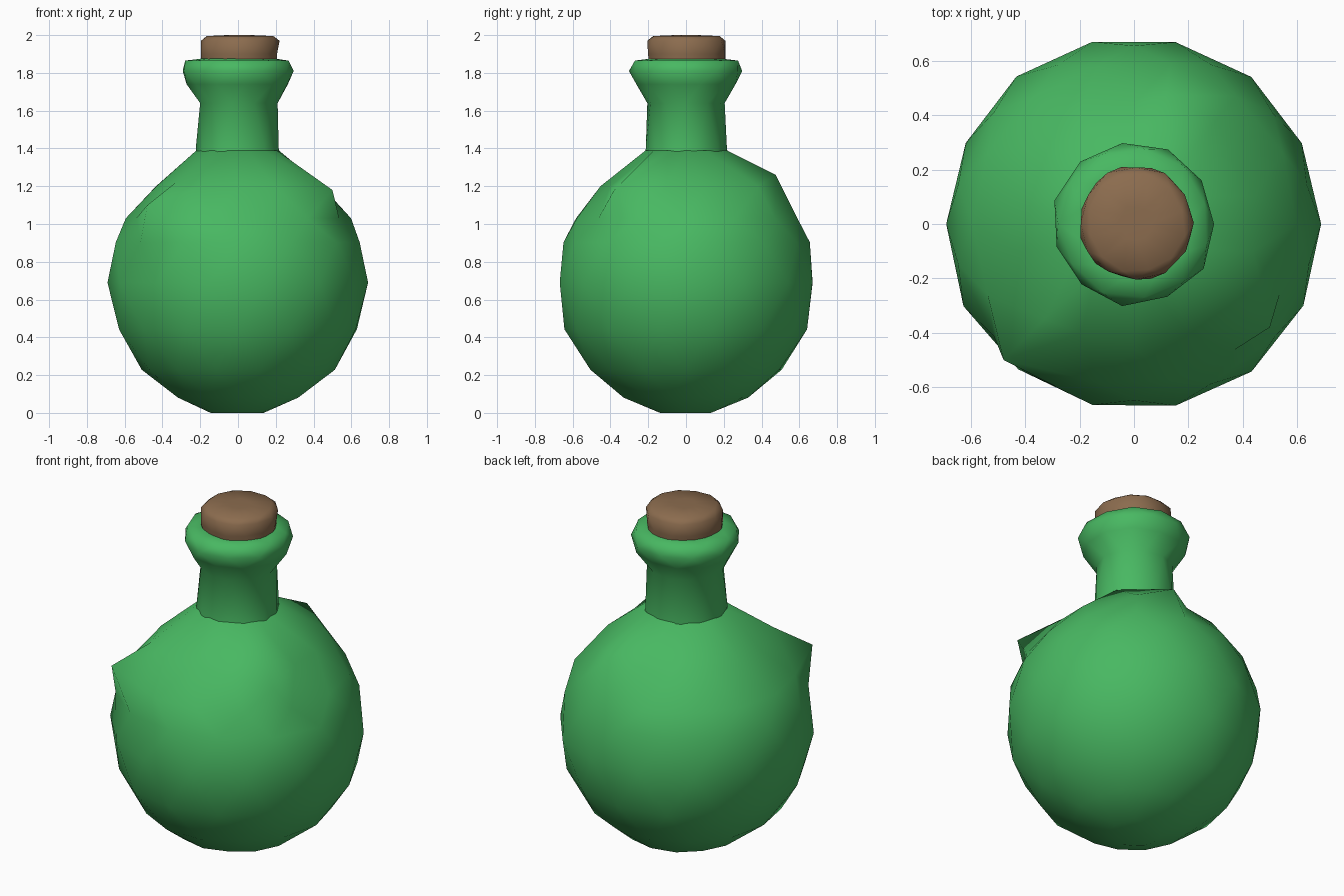
import bpy, bmesh, math, random
from mathutils import Vector

random.seed(4)
cube = bpy.data.objects.get("Cube")
if cube:
    bpy.data.objects.remove(cube)


def material(name, rgb):
    m = bpy.data.materials.new(name)
    m.use_nodes = True
    m.diffuse_color = (*rgb, 1)
    m.node_tree.nodes["Principled BSDF"].inputs["Base Color"].default_value = (*rgb, 1)
    return m


def lathe(name, profile, sides, mat, jitter=0.0, center=(0, 0), dents=()):
    """Spin (radius, height) points into a closed form, then pull vertices to the dent points."""
    bm = bmesh.new()
    rings = []
    for i, (r, z) in enumerate(profile):
        turn = 0.5 * (i % 2)
        ring = []
        for k in range(sides):
            a = 2 * math.pi * (k + turn) / sides
            rr = r + random.uniform(-jitter, jitter)
            ring.append(bm.verts.new((center[0] + rr * math.cos(a), center[1] + rr * math.sin(a), z)))
        rings.append(ring)
    # Alternate rings are turned half a step, giving triangular facets
    for i, (low, high) in enumerate(zip(rings, rings[1:])):
        for k in range(sides):
            n = (k + 1) % sides
            if i % 2 == 0:
                bm.faces.new((low[k], low[n], high[k]))
                bm.faces.new((low[n], high[n], high[k]))
            else:
                bm.faces.new((low[k], low[n], high[n]))
                bm.faces.new((low[k], high[n], high[k]))
    bm.faces.new(rings[0][::-1])
    bm.faces.new(rings[-1])
    for point in dents:
        p = Vector(point)
        min(bm.verts, key=lambda v: (v.co - p).length).co = p
    bmesh.ops.recalc_face_normals(bm, faces=bm.faces)
    mesh = bpy.data.meshes.new(name)
    bm.to_mesh(mesh)
    bm.free()
    mesh.materials.append(mat)
    obj = bpy.data.objects.new(name, mesh)
    bpy.context.collection.objects.link(obj)
    bpy.ops.object.select_all(action="DESELECT")
    obj.select_set(True)
    bpy.context.view_layer.objects.active = obj
    bpy.ops.object.shade_smooth_by_angle(angle=math.radians(65))
    return obj


green = material("green glass", (0.065, 0.48, 0.122))
brown = material("brown cork", (0.26, 0.15, 0.077))

# Round body with uneven hand-hewn shoulders
R = 0.69
body = [(0.14, 0.0)]
body += [(R * math.sin(t), R - R * math.cos(t))
         for t in (math.radians(d) for d in (28, 48, 69, 90, 108))]
body += [(0.6, 1.03), (0.45, 1.2), (0.22, 1.39)]
shoulder_corners = [(-0.48, -0.5, 1.1), (-0.33, -0.35, 1.22),
                    (0.12, 0.475, 1.26), (0.3, 0.38, 1.2), (0.5, -0.38, 1.18)]
lathe("bottle_body", body, 14, green, 0.008, dents=shoulder_corners)

# Neck with flared lip
neck = [(0.225, 1.34), (0.22, 1.4), (0.205, 1.64), (0.27, 1.74),
        (0.3, 1.81), (0.275, 1.865), (0.2, 1.875)]
lathe("bottle_neck", neck, 11, green, 0.006)

# Cork stopper with a worn top edge
cork = [(0.2, 1.84), (0.208, 1.9), (0.208, 1.97), (0.18, 1.995), (0.06, 2.0)]
lathe("cork_stopper", cork, 12, brown, 0.006, center=(0.008, 0.004))
